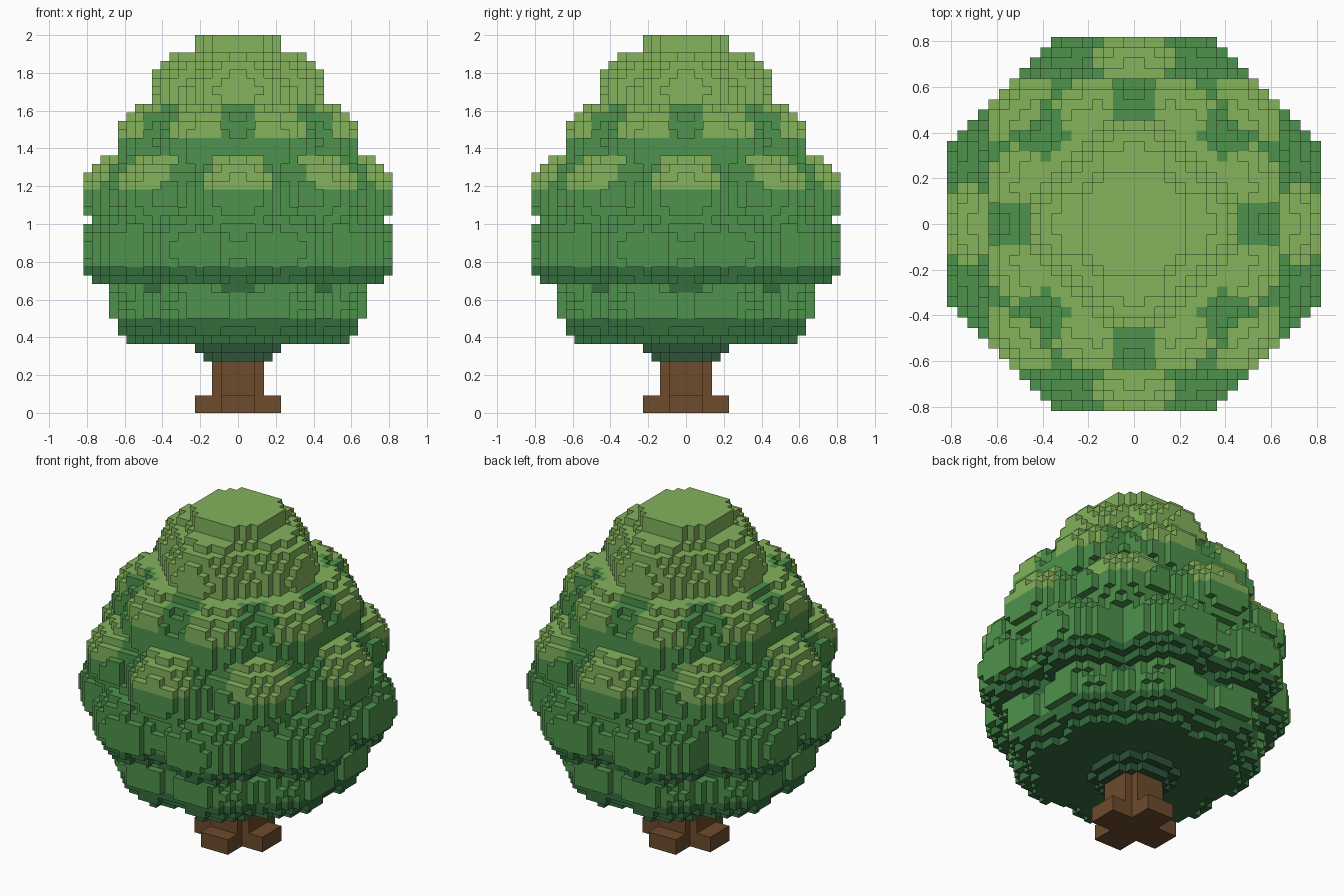
import bpy, bmesh, math
from mathutils import Vector

cube = bpy.data.objects.get("Cube")
if cube:
    bpy.data.objects.remove(cube, do_unlink=True)

V = 2 / 44  # size of one block


def material(name, rgb):
    lin = [((c / 255 + 0.055) / 1.055) ** 2.4 for c in rgb] + [1]
    m = bpy.data.materials.new(name)
    m.use_nodes = True
    m.diffuse_color = lin
    bsdf = m.node_tree.nodes["Principled BSDF"]
    bsdf.inputs["Base Color"].default_value = lin
    bsdf.inputs["Roughness"].default_value = 0.9
    return m


LIGHT, MID, DARK, DEEP = range(4)
greens = [material("light leaf", (131, 178, 91)), material("mid leaf", (78, 146, 76)),
          material("dark leaf", (52, 109, 60)), material("deep leaf", (44, 84, 57))]
bark = [material("bark", (109, 75, 45))]


def block_object(name, cells, mats, colour=lambda c: 0):
    """Skin a set of grid cells with only their exposed square faces."""
    bm = bmesh.new()
    corners = {}

    def vert(p):
        key = tuple(round(2 * q) for q in p)
        if key not in corners:
            corners[key] = bm.verts.new(p * V)
        return corners[key]

    for c in cells:
        mid = Vector(c) + Vector((0.5, 0.5, 0.5))
        for axis in range(3):
            for s in (-1, 1):
                n = [0, 0, 0]
                n[axis] = s
                if tuple(a + b for a, b in zip(c, n)) in cells:
                    continue
                u, w = Vector((0, 0, 0)), Vector((0, 0, 0))
                u[(axis + 1) % 3] = 0.5 * s
                w[(axis + 2) % 3] = 0.5
                o = mid + Vector(n) * 0.5
                f = bm.faces.new([vert(p) for p in (o - u - w, o + u - w, o + u + w, o - u + w)])
                f.material_index = colour(c)
    mesh = bpy.data.meshes.new(name)
    bm.to_mesh(mesh)
    bm.free()
    for m in mats:
        mesh.materials.append(m)
    ob = bpy.data.objects.new(name, mesh)
    bpy.context.collection.objects.link(ob)
    return ob


def cross(length, width, z0, z1):
    """Plus-shaped column of cells."""
    return {(x, y, z) for x in range(-length, length) for y in range(-length, length)
            for z in range(z0, z1)
            if -width <= x < width or -width <= y < width}


# Trunk and spreading roots
block_object("trunk", cross(3, 2, 2, 7), bark)
block_object("roots", cross(5, 2, 0, 2), bark)

# Central leaf mass: (height, radius) profile up to the flat crown
CORE = [(6.5, 4.1), (7.5, 5.1), (8.5, 9), (10, 11), (14, 11.5), (16, 13.5), (19, 14.2),
        (26, 14.2), (30, 13), (35.5, 11), (36.5, 9), (40.5, 7), (42.5, 5.3), (43.5, 5.3)]

# Rings of flattened leaf clumps:
# centre height, ring radius, clump radius, clump half height, number, turn
RINGS = [(12.5, 9.15, 6.5, 5.2, 8, 22.5), (19, 12.7, 6.6, 5.2, 8, 22.5),
         (25.3, 11.8, 6.4, 5.2, 8, 0), (31.2, 8.55, 6.45, 5.2, 8, 22.5),
         (37.4, 4, 6.05, 5.2, 4, 0)]
CLUMPS = [(R * math.cos(math.radians(turn + 360 * k / n)),
           R * math.sin(math.radians(turn + 360 * k / n)), h, r, v)
          for h, R, r, v, n, turn in RINGS for k in range(n)]


def core_radius(z):
    for (z0, r0), (z1, r1) in zip(CORE, CORE[1:]):
        if z0 <= z <= z1:
            return r0 + (r1 - r0) * (z - z0) / (z1 - z0)
    return 0


def is_leaf(c):
    x, y, z = (q + 0.5 for q in c)
    if math.hypot(x, y) < core_radius(z):
        return True
    # clumps are cut flat at the underside of the canopy
    return z > 8 and any(((x - a) ** 2 + (y - b) ** 2) / r ** 2 + ((z - h) / v) ** 2 < 1
                         for a, b, h, r, v in CLUMPS)


def leaf_colour(c):
    x, y, z = c[0] + 0.5, c[1] + 0.5, c[2]
    rad = math.hypot(x, y)
    # angle away from the nearest of the eight main directions
    off = abs((math.degrees(math.atan2(y, x)) + 22.5) % 45 - 22.5)
    if z < 8:
        return DEEP
    if z < 11 or z in (15, 16) or (z == 14 and off < 7):
        return DARK
    if z >= 36:
        return LIGHT
    if z >= 32:
        return MID if rad > 10.3 and off < 10 else LIGHT
    if 26 <= z < 30 and rad > 13.3 and off < 13.5:
        return LIGHT
    return MID


# Leafy canopy
canopy = {c for c in ((x, y, z) for x in range(-19, 19) for y in range(-19, 19)
                      for z in range(6, 44)) if is_leaf(c)}
block_object("canopy", canopy, greens, leaf_colour)
